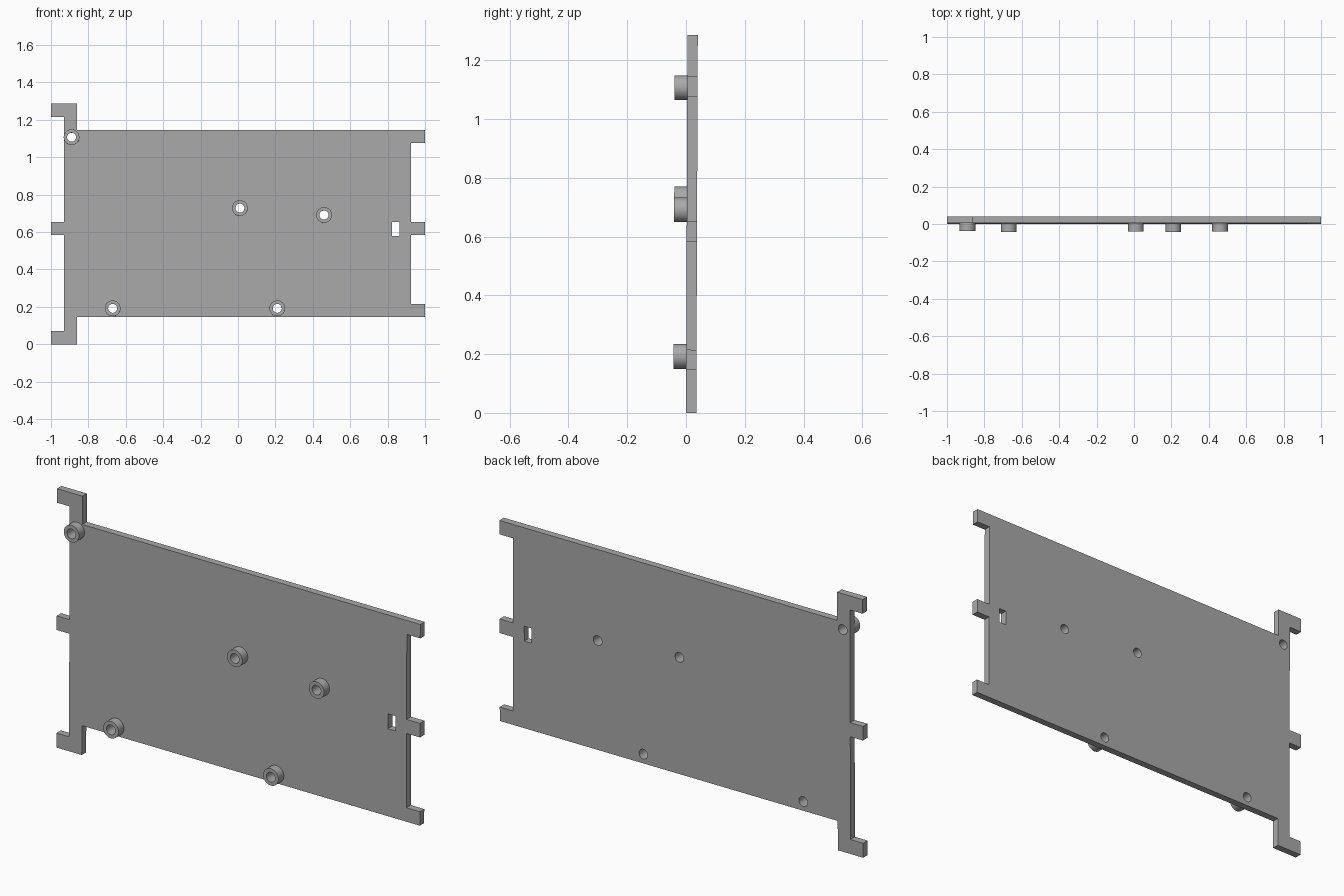
import bpy
import math
from mathutils import Matrix

if "Cube" in bpy.data.objects:
    bpy.data.objects.remove(bpy.data.objects["Cube"])

THICK, STANDOFF = 0.035, 0.043      # depths of plate and standoffs
R_OUT, R_HOLE = 0.042, 0.024
HOLES = [(-0.89, 1.107), (0.01, 0.728), (0.46, 0.691), (-0.67, 0.192), (0.21, 0.192)]
TILT = Matrix.Rotation(math.pi / 2 - 0.004, 4, "X")   # stand up, leaning back slightly

grey = bpy.data.materials.new("plain_grey")
grey.use_nodes = True
colour = (0.4, 0.4, 0.4, 1)
grey.diffuse_color = colour
grey.node_tree.nodes["Principled BSDF"].inputs["Base Color"].default_value = colour


def circle(cx, cy, r, n=40):
    return [(cx + r * math.cos(2 * math.pi * i / n), cy + r * math.sin(2 * math.pi * i / n))
            for i in range(n)]


def slab(name, loops, z0, z1):
    """Extrude closed loops (the first is the outline, the rest holes) from z0 to z1."""
    curve = bpy.data.curves.new(name, "CURVE")
    curve.dimensions, curve.fill_mode = "2D", "BOTH"
    curve.extrude = (z1 - z0) / 2
    for loop in loops:
        spline = curve.splines.new("POLY")
        spline.points.add(len(loop) - 1)
        for point, (x, y) in zip(spline.points, loop):
            point.co = (x, y, 0, 1)
        spline.use_cyclic_u = True
    obj = bpy.data.objects.new(name, curve)
    bpy.context.collection.objects.link(obj)
    bpy.ops.object.select_all(action="DESELECT")
    obj.select_set(True)
    bpy.context.view_layer.objects.active = obj
    bpy.ops.object.convert(target="MESH")
    obj = bpy.context.object
    obj.data.transform(TILT @ Matrix.Translation((0, 0, (z0 + z1) / 2)))
    obj.data.materials.clear()
    obj.data.materials.append(grey)
    bpy.ops.object.shade_smooth_by_angle(angle=math.radians(30))
    return obj


# Plate outline: hooked arms and a tab on one end, three tabs on the other
arm, left, right = -0.86, -0.93, 0.926
bottom_hook = [(left, 0.072), (-1, 0.072), (-1, 0), (arm, 0), (arm, 0.146)]
right_end = [(1, 0.146), (1, 0.215), (right, 0.215), (right, 0.584), (1, 0.584),
             (1, 0.654), (right, 0.654), (right, 1.076), (1, 1.076), (1, 1.145)]
top_hook = [(arm, 1.145), (arm, 1.286), (-1, 1.286), (-1, 1.216), (left, 1.216)]
left_tab = [(left, 0.654), (-1, 0.654), (-1, 0.584), (left, 0.584)]
outline = bottom_hook + right_end + top_hook + left_tab
slot = [(0.823, 0.58), (0.864, 0.58), (0.864, 0.654), (0.823, 0.654)]

slab("mounting_plate", [outline, slot] + [circle(x, z, R_HOLE) for x, z in HOLES], -THICK, 0)

# Hollow standoffs on the front
for i, (x, z) in enumerate(HOLES):
    slab(f"standoff_{i + 1}", [circle(x, z, R_OUT), circle(x, z, R_HOLE)], 0, STANDOFF)
